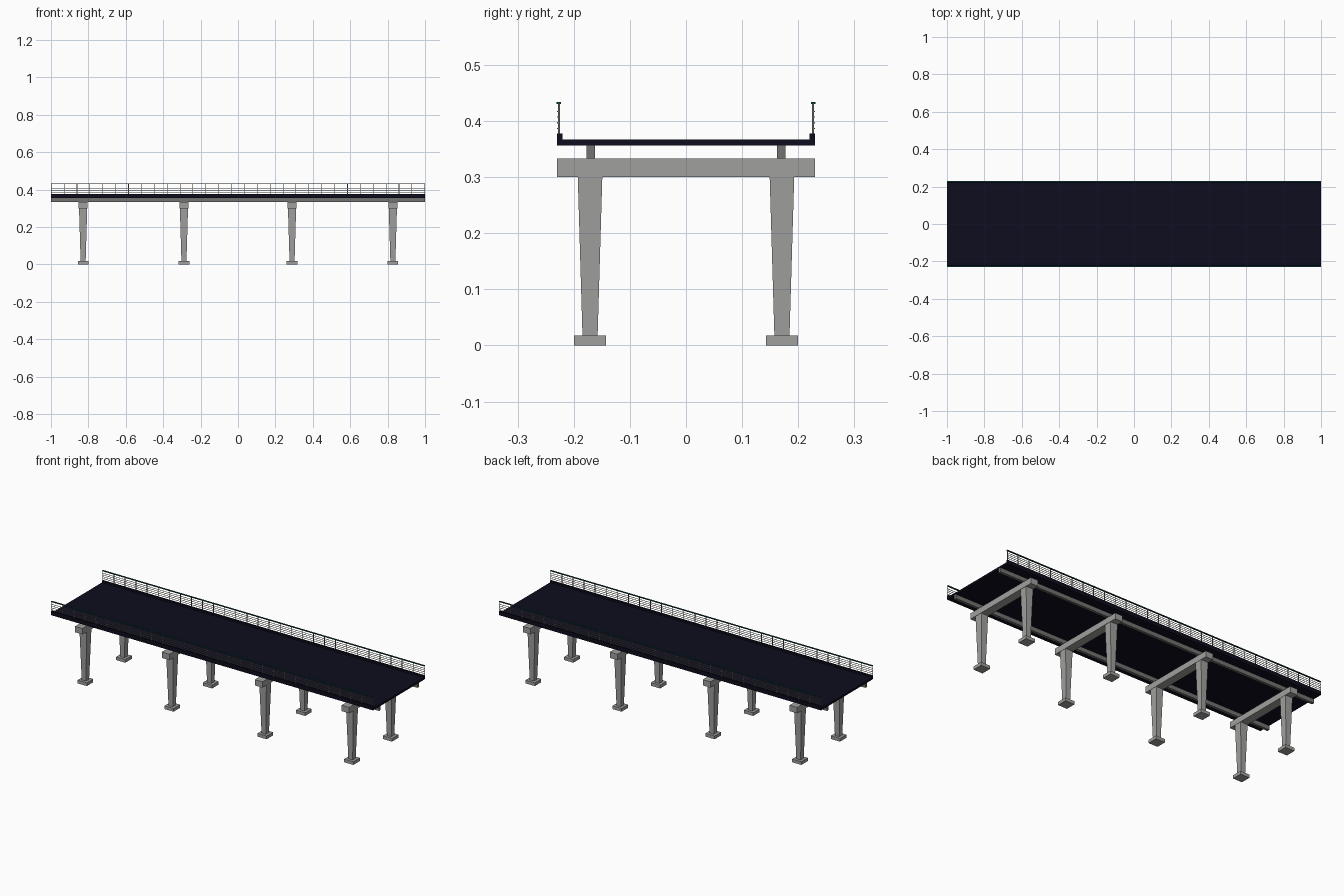
import bpy, bmesh

if "Cube" in bpy.data.objects:
    bpy.data.objects.remove(bpy.data.objects["Cube"])


def material(name, rgb):
    m = bpy.data.materials.new(name)
    m.diffuse_color = (*rgb, 1)
    m.use_nodes = True
    m.node_tree.nodes["Principled BSDF"].inputs["Base Color"].default_value = m.diffuse_color
    return m


concrete = material("concrete grey", (0.35, 0.35, 0.345))
steel = material("girder grey", (0.17, 0.17, 0.165))
asphalt = material("dark navy", (0.004, 0.004, 0.013))
teal = material("dark teal", (0.008, 0.05, 0.06))
bar_grey = material("railing grey", (0.33, 0.32, 0.29))


def add_box(bm, x, y, z, top_scale=1.0):
    """Box from (min, max) ranges; top_scale widens the top for a taper."""
    cx, cy = sum(x) / 2, sum(y) / 2
    verts = bmesh.ops.create_cube(bm, size=1)["verts"]
    for v in verts:
        s = top_scale if v.co.z > 0 else 1
        v.co = (cx + v.co.x * (x[1] - x[0]) * s,
                cy + v.co.y * (y[1] - y[0]) * s,
                z[0] + (v.co.z + 0.5) * (z[1] - z[0]))


def finish(bm, name, mat):
    me = bpy.data.meshes.new(name)
    bm.to_mesh(me)
    bm.free()
    me.materials.append(mat)
    ob = bpy.data.objects.new(name, me)
    bpy.context.collection.objects.link(ob)
    return ob


def boxes(name, mat, items):
    bm = bmesh.new()
    for item in items:
        add_box(bm, *item)
    return finish(bm, name, mat)


def around(c, half):
    return (c - half, c + half)


# Road deck with raised curbs: one profile extruded along x
profile = [(-0.23, 0.356), (0.23, 0.356), (0.23, 0.378), (0.22, 0.378),
           (0.22, 0.367), (-0.22, 0.367), (-0.22, 0.378), (-0.23, 0.378)]
bm = bmesh.new()
face = bm.faces.new([bm.verts.new((-1, y, z)) for y, z in profile])
ext = bmesh.ops.extrude_face_region(bm, geom=[face])["geom"]
bmesh.ops.translate(bm, vec=(2, 0, 0),
                    verts=[g for g in ext if isinstance(g, bmesh.types.BMVert)])
bmesh.ops.recalc_face_normals(bm, faces=bm.faces)
finish(bm, "road_deck", asphalt)

# Piers: footings, tapered columns and cross beams
for i, px in enumerate((-0.828, -0.289, 0.289, 0.828), 1):
    sides = (-0.171, 0.171)
    boxes(f"footings_{i}", concrete,
          [(around(px, 0.0285), around(y, 0.0285), (0, 0.018)) for y in sides])
    boxes(f"columns_{i}", concrete,
          [(around(px, 0.0135), around(y, 0.0135), (0.018, 0.3), 1.62) for y in sides])
    boxes(f"cross_beam_{i}", concrete,
          [(around(px, 0.0235), (-0.23, 0.23), (0.3, 0.333))])

# Girders, posts, bars and handrails on both sides
POSTS = 29
for side, s in (("front", -1), ("back", 1)):
    boxes(f"{side}_girder", steel,
          [((-1, 1), around(0.17 * s, 0.0075), (0.333, 0.356))])
    boxes(f"{side}_railing_posts", steel,
          [(around(-0.9985 + 1.997 * k / POSTS, 0.0015), around(0.2265 * s, 0.0015),
            (0.378, 0.430)) for k in range(POSTS + 1)])
    boxes(f"{side}_railing_bars", bar_grey,
          [((-1, 1), around(0.2285 * s, 0.001), around(0.387 + 0.01 * k, 0.001))
           for k in range(4)])
    boxes(f"{side}_handrail", teal,
          [((-1, 1), around(0.2265 * s, 0.004), (0.430, 0.434))])
